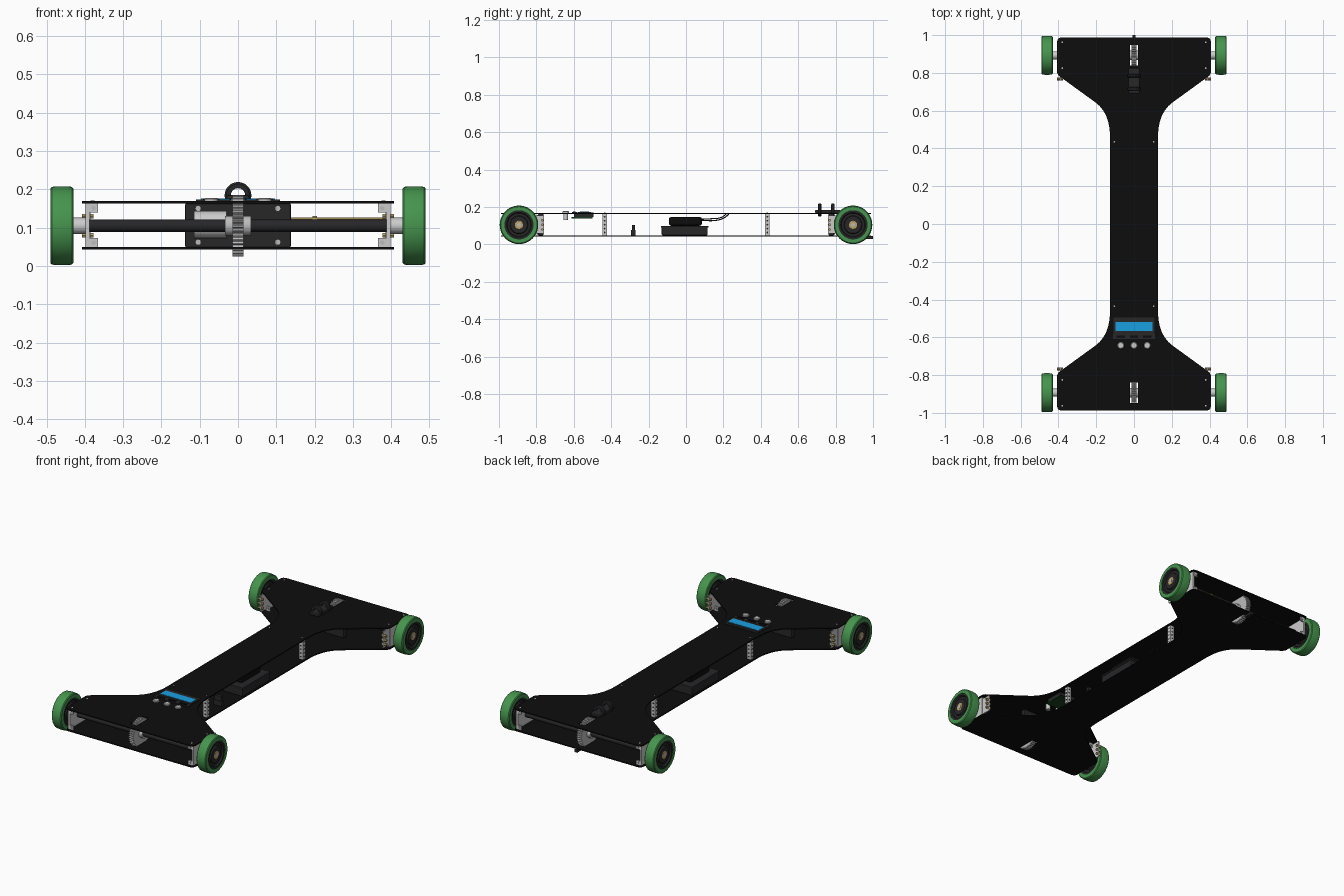
import bpy, bmesh
from math import sin, cos, pi
from mathutils import Vector, Matrix

if "Cube" in bpy.data.objects:
    bpy.data.objects.remove(bpy.data.objects["Cube"])


def mat(name, r, g, b):
    m = bpy.data.materials.new(name)
    m.diffuse_color = (r, g, b, 1)
    m.use_nodes = True
    m.node_tree.nodes["Principled BSDF"].inputs["Base Color"].default_value = m.diffuse_color
    return m


BLACK = mat("black", .004, .004, .004)
DARK = mat("dark", .02, .02, .022)
GREEN = mat("green", .06, .3, .075)
BLUE = mat("blue", .01, .35, .75)
GOLD = mat("gold", .5, .36, .13)
STEEL = mat("steel", .5, .5, .5)
BOARD = mat("board", .01, .05, .015)
ROT = {'x': Matrix.Rotation(pi / 2, 4, 'Y'), 'y': Matrix.Rotation(-pi / 2, 4, 'X'), 'z': Matrix()}


def finish(name, bm, m, smooth=False):
    bmesh.ops.recalc_face_normals(bm, faces=bm.faces)
    me = bpy.data.meshes.new(name)
    bm.to_mesh(me)
    bm.free()
    ob = bpy.data.objects.new(name, me)
    bpy.context.collection.objects.link(ob)
    if m:
        me.materials.append(m)
    if smooth:
        bpy.ops.object.select_all(action='DESELECT')
        ob.select_set(True)
        bpy.context.view_layer.objects.active = ob
        bpy.ops.object.shade_smooth_by_angle()
    return ob


def box(name, x0, x1, y0, y1, z0, z1, m=None, bevel=0):
    bm = bmesh.new()
    bmesh.ops.create_cube(bm, size=1)
    bmesh.ops.scale(bm, vec=(abs(x1 - x0), abs(y1 - y0), abs(z1 - z0)), verts=bm.verts)
    bmesh.ops.translate(bm, vec=((x0 + x1) / 2, (y0 + y1) / 2, (z0 + z1) / 2), verts=bm.verts)
    if bevel:
        bmesh.ops.bevel(bm, geom=bm.edges[:], offset=bevel, segments=2, affect='EDGES', profile=.5)
    return finish(name, bm, m)


def lathe(name, profile, loc, axis, m, n=32):
    # closed (radius, height) profile turned about an axis
    bm = bmesh.new()
    rings = [[bm.verts.new((r * cos(2 * pi * i / n), r * sin(2 * pi * i / n), h)) for i in range(n)]
             for r, h in profile]
    for a, b in zip(rings, rings[1:] + rings[:1]):
        for i in range(n):
            j = (i + 1) % n
            bm.faces.new((a[i], a[j], b[j], b[i]))
    bmesh.ops.remove_doubles(bm, verts=bm.verts, dist=1e-6)
    bm.transform(Matrix.Translation(loc) @ ROT[axis])
    return finish(name, bm, m, True)


def rod(name, loc, r, length, axis, m=None, n=24):
    bm = bmesh.new()
    bmesh.ops.create_cone(bm, cap_ends=True, segments=n, radius1=r, radius2=r, depth=length)
    bm.transform(Matrix.Translation(loc) @ ROT[axis])
    return finish(name, bm, m, True)


# deck plates: waisted outline with a slot for each gear
P0, P1, P2 = Vector((.206, .645)), Vector((.127, .588)), Vector((.127, .46))
quarter = [(.387, .988), (.401, .982), (.407, .968), (.407, .80), (.399, .785)]
for i in range(13):
    t = i / 12
    quarter.append(tuple(P0 * (1 - t) ** 2 + P1 * 2 * t * (1 - t) + P2 * t * t))
half = quarter + [(x, -y) for x, y in reversed(quarter)]
outline = half + [(-x, y) for x, y in reversed(half)]
slots = [[(-.02, s * .893 - .055), (.02, s * .893 - .055), (.02, s * .893 + .055), (-.02, s * .893 + .055)]
         for s in (-1, 1)]


def plate(name, z):
    cu = bpy.data.curves.new(name, 'CURVE')
    cu.dimensions, cu.fill_mode, cu.extrude = '2D', 'BOTH', .003
    for pts in [outline] + slots:
        sp = cu.splines.new('POLY')
        sp.points.add(len(pts) - 1)
        for p, (x, y) in zip(sp.points, pts):
            p.co = (x, y, 0, 1)
        sp.use_cyclic_u = True
    ob = bpy.data.objects.new(name, cu)
    ob.location.z = z
    bpy.context.collection.objects.link(ob)
    cu.materials.append(BLACK)
    bpy.ops.object.select_all(action='DESELECT')
    ob.select_set(True)
    bpy.context.view_layer.objects.active = ob
    bpy.ops.object.convert(target='MESH')


plate("lower_deck", .046)
plate("upper_deck", .166)


def gear(name, y, z, r, w, teeth=40):
    bm = bmesh.new()
    vs = []
    for i in range(teeth * 4):
        q = r if i % 4 < 2 else r - .006
        a = 2 * pi * i / (teeth * 4)
        vs.append(bm.verts.new((-w / 2, y + q * cos(a), z + q * sin(a))))
    f = bm.faces.new(vs)
    new = bmesh.ops.extrude_face_region(bm, geom=[f])['geom']
    bmesh.ops.translate(bm, vec=(w, 0, 0), verts=[v for v in new if isinstance(v, bmesh.types.BMVert)])
    finish(name, bm, STEEL)


# axle assemblies at both ends
ZA = .105
for s, end in ((-1, "front"), (1, "rear")):
    y = s * .893
    rod(end + "_axle", (0, y, ZA), .016, .80, 'x', DARK)
    gear(end + "_gear", y, ZA, .08, .028)
    for hx in (-.024, .024):
        rod(end + "_gear_hub", (hx, y, ZA), .026, .02, 'x', STEEL)
    # drive motor and bulkhead
    rod(end + "_motor", (s * .072, s * .835, .108), .036, .085, 'x')
    box(end + "_bulkhead", -.138, .138, s * .762, s * .79, .049, .163, DARK, .003)
    for x in (-.104, .104):
        for z in (.062, .15):
            rod(end + "_bulkhead_bolt", (x, s * .792, z), .008, .008, 'y', STEEL, 12)
    for k in (-1, 1):
        # L-shaped axle brackets
        box(end + "_bracket", k * .388, k * .398, y - .08, y + .08, .049, .163)
        for z in (.049, .139):
            for yy in (y - .078, y + .078):
                box(end + "_bracket_tab", k * .366, k * .39, yy - .004, yy + .004, z, z + .024)
                rod(end + "_bracket_bolt", (k * .377, yy, z + .012), .006, .014, 'y', STEEL, 12)
        for yy in (.825, .962):
            rod(end + "_deck_bolt", (k * .38, s * yy, .169), .005, .004, 'z', STEEL, 12)
        for z in (.08, .105, .13):
            rod(end + "_bracket_nut", (k * .392, s * .768, z), .007, .03, 'x', GOLD, 6)
        box(end + "_bracket_web", k * .385, k * .392, s * .76, s * .82, .06, .155)
        # wheel
        rod(end + "_stub_axle", (k * .413, y, ZA), .021, .05, 'x')
        tyre = [(.078, -.03), (.097, -.03), (.1015, -.026), (.103, -.012), (.103, .012),
                (.1015, .026), (.097, .03), (.078, .03)]
        lathe(end + "_tyre", tyre, (k * .46, y, ZA), 'x', GREEN, 48)
        hub = [(.022, -.027), (.045, -.027), (.049, -.02), (.062, -.02), (.066, -.028), (.078, -.028),
               (.078, .028), (.066, .028), (.062, .02), (.049, .02), (.045, .027), (.022, .027)]
        lathe(end + "_wheel_hub", hub, (k * .46, y, ZA), 'x', DARK, 48)
        rod(end + "_wheel_bearing", (k * .46, y, ZA), .022, .056, 'x', GOLD)
        rod(end + "_axle_tip", (k * .46, y, ZA), .01, .06, 'x', STEEL)
rod("brake_rod", (.2, .893, .122), .005, .37, 'x', GOLD, 12)
rod("brake_rod_collar", (.2, .893, .122), .008, .012, 'x', GOLD, 12)

# perforated standoffs between the decks
for sx in (-1, 1):
    for sy in (-1, 1):
        x, y = sx * .104, sy * .435
        box("standoff", x - .012, x + .012, y - .012, y + .012, .049, .163)
        rod("standoff_screw", (x, y, .169), .004, .004, 'z', STEEL, 12)
        for i in range(5):
            z = .064 + i * .021
            rod("standoff_hole", (x, y, z), .005, .0248, 'x', DARK, 12)
            rod("standoff_hole", (x, y, z), .005, .0248, 'y', DARK, 12)

# battery tray, pack and cables
box("battery_tray", -.12, .12, -.13, .116, .049, .1, DARK, .004)
box("battery_tray_rim", -.123, .123, -.133, .119, .09, .1, DARK, .002)
box("battery_pack", -.09, .09, -.092, .085, .1, .147, BLACK, .012)


def cable(name, pts, m):
    cu = bpy.data.curves.new(name, 'CURVE')
    cu.dimensions, cu.bevel_depth, cu.bevel_resolution = '3D', .003, 2
    cu.use_fill_caps = True
    sp = cu.splines.new('BEZIER')
    sp.bezier_points.add(len(pts) - 1)
    for p, c in zip(sp.bezier_points, pts):
        p.co = c
        p.handle_left_type = p.handle_right_type = 'AUTO'
    ob = bpy.data.objects.new(name, cu)
    bpy.context.collection.objects.link(ob)
    cu.materials.append(m)


cable("battery_cable", [(.03, .08, .13), (.035, .15, .128), (.04, .2, .14), (.04, .23, .163)], DARK)
cable("battery_cable_second", [(.0, .08, .135), (.01, .14, .138), (.01, .19, .145), (.01, .215, .163)], DARK)

# small controller module
box("controller_base", .05, .1, -.293, -.27, .049, .078, DARK)
box("controller_top", .055, .095, -.29, -.273, .078, .103, DARK)

# display and push buttons
box("display_board", -.11, .11, -.612, -.5, .14, .146, BOARD)
box("display_body", -.108, .108, -.6, -.495, .146, .172, DARK)
box("display_frame", -.107, .107, -.578, -.507, .169, .174, DARK, .0015)
box("display_screen", -.097, .097, -.567, -.518, .172, .1755, BLUE)
box("key_strip", -.11, .11, -.61, -.583, .168, .173, DARK)
for x in (-.07, 0, .07):
    box("strip_key", x - .022, x + .022, -.604, -.59, .173, .176, BLACK)
    lathe("button_ring", [(.011, 0), (.018, 0), (.018, .007), (.015, .01), (.011, .01)],
          (x, -.643, .168), 'z', STEEL, 24)
    rod("button_cap", (x, -.643, .172), .011, .01, 'z')
    rod("button_body", (x, -.643, .15), .013, .04, 'z')

# cable clamp with two hoops on the rear deck
box("clamp_base", -.03, .03, .69, .825, .168, .185, DARK, .005)
for y in (.715, .785):
    lathe("clamp_hoop", [(.019, -.009), (.03, -.009), (.035, -.005), (.035, .005), (.03, .009), (.019, .009)],
          (0, y, .184), 'y', DARK, 32)

# rear latch under the deck
box("rear_latch", -.009, .009, .95, 1.0, .03, .045, DARK)
